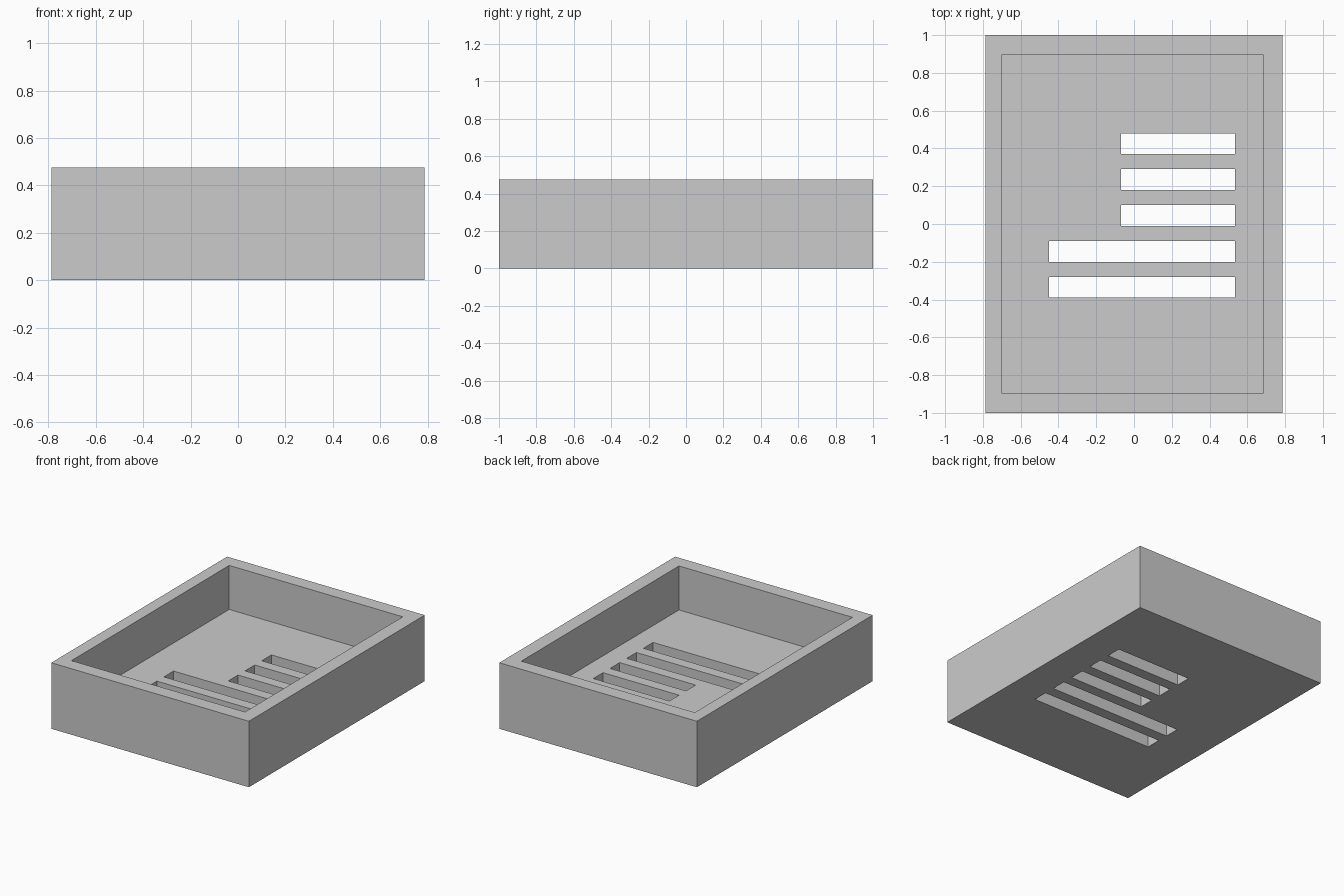
import bpy

cube = bpy.data.objects.get("Cube")
if cube:
    bpy.data.objects.remove(cube, do_unlink=True)

grey = bpy.data.materials.new("plain grey")
grey.use_nodes = True
colour = (0.6, 0.6, 0.6, 1)
grey.diffuse_color = colour
grey.node_tree.nodes["Principled BSDF"].inputs["Base Color"].default_value = colour

HEIGHT, FLOOR = 0.475, 0.158


def box(name, x0, x1, y0, y1, z0, z1):
    bpy.ops.mesh.primitive_cube_add(
        size=1, location=((x0 + x1) / 2, (y0 + y1) / 2, (z0 + z1) / 2))
    ob = bpy.context.object
    ob.name = name
    ob.scale = (x1 - x0, y1 - y0, z1 - z0)
    bpy.ops.object.transform_apply(location=True, rotation=False, scale=True)
    ob.data.materials.append(grey)
    return ob


def cut(target, cutter):
    cutter.hide_render = True
    mod = target.modifiers.new("cut", "BOOLEAN")
    mod.operation = "DIFFERENCE"
    mod.solver = "EXACT"
    mod.object = cutter
    bpy.context.view_layer.objects.active = target
    bpy.ops.object.modifier_apply(modifier=mod.name)
    bpy.data.objects.remove(cutter, do_unlink=True)


# Solid block hollowed into an open tray
tray = box("slotted_tray", -0.787, 0.787, -1, 1, 0, HEIGHT)
cut(tray, box("cavity_cutter", -0.698, 0.684, -0.897, 0.897, FLOOR, HEIGHT + 0.2))

# Five evenly spaced slots through the floor: two long, three short
for i in range(5):
    left = -0.45 if i < 2 else -0.07
    y = -0.335 + 0.19 * i
    cut(tray, box("slot_cutter", left, 0.535, y - 0.055, y + 0.055, -0.1, FLOOR + 0.1))
